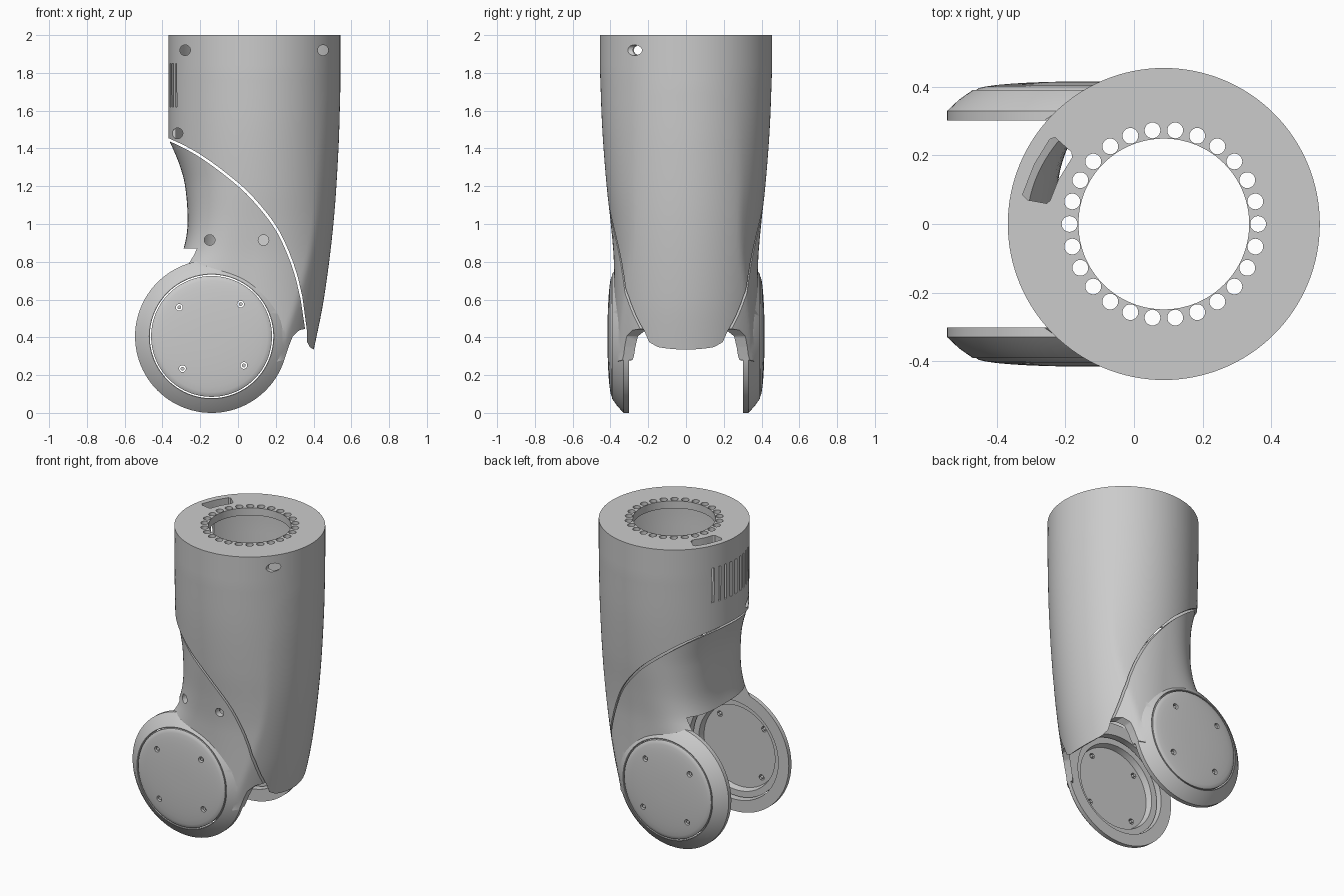
import bpy, bmesh, math
from mathutils import Vector

cube = bpy.data.objects.get("Cube")
if cube:
    bpy.data.objects.remove(cube, do_unlink=True)

grey = bpy.data.materials.new("mid_grey")
grey.use_nodes = True
grey.diffuse_color = (0.6, 0.6, 0.6, 1)
grey.node_tree.nodes["Principled BSDF"].inputs["Base Color"].default_value = (0.6, 0.6, 0.6, 1)

CX, R = 0.087, 0.455            # tube axis and radius
HX, HZ = -0.14, 0.405           # hinge axis
TAU = 2 * math.pi


def solid(name, *stacks):
    """Closed solids, each a stack of equal-length rings with capped ends."""
    bm = bmesh.new()
    for rings in stacks:
        vs = [[bm.verts.new(p) for p in ring] for ring in rings]
        n = len(vs[0])
        for a, b in zip(vs, vs[1:]):
            for i in range(n):
                j = (i + 1) % n
                bm.faces.new((a[i], a[j], b[j], b[i]))
        bm.faces.new(vs[0][::-1])
        bm.faces.new(vs[-1])
    bmesh.ops.recalc_face_normals(bm, faces=bm.faces)
    me = bpy.data.meshes.new(name)
    bm.to_mesh(me)
    bm.free()
    me.materials.append(grey)
    ob = bpy.data.objects.new(name, me)
    bpy.context.collection.objects.link(ob)
    return ob


def combine(ob, other, op="DIFFERENCE"):
    mod = ob.modifiers.new("cut", "BOOLEAN")
    mod.operation, mod.solver, mod.object = op, "EXACT", other
    dg = bpy.context.evaluated_depsgraph_get()
    me = bpy.data.meshes.new_from_object(ob.evaluated_get(dg))
    ob.modifiers.clear()
    ob.data = me
    bpy.data.objects.remove(other, do_unlink=True)


def lathe_y(x, z, profile, n=96):
    """Rings about an axis along y; profile holds (radius, y)."""
    return [[(x + r * math.cos(TAU * i / n), y, z + r * math.sin(TAU * i / n))
             for i in range(n)] for r, y in profile]


def drill_z(x, y, r, z0, z1, n=24):
    return [[(x + r * math.cos(TAU * i / n), y + r * math.sin(TAU * i / n), z)
             for i in range(n)] for z in (z0, z1)]


def prism_y(points, y0, y1):
    return [[(x, y, z) for x, z in points] for y in (y0, y1)]


def prism_z(points, z0, z1):
    return [[(x, y, z) for x, y in points] for z in (z0, z1)]


def curve(keys, t):
    """Smooth interpolation through ascending (t, value) keys."""
    if t <= keys[0][0]:
        return keys[0][1]
    if t >= keys[-1][0]:
        return keys[-1][1]
    k = max(i for i in range(len(keys) - 1) if keys[i][0] <= t)

    def slope(i):
        a, b = keys[max(i - 1, 0)], keys[min(i + 1, len(keys) - 1)]
        return (b[1] - a[1]) / (b[0] - a[0])
    (t0, v0), (t1, v1) = keys[k], keys[k + 1]
    h = t1 - t0
    u = (t - t0) / h
    return (v0 * (1 + 2 * u) * (1 - u) ** 2 + slope(k) * h * u * (1 - u) ** 2
            + v1 * u * u * (3 - 2 * u) + slope(k + 1) * h * u * u * (u - 1))


HALF_Y = [(0.3, 0.375), (0.8, 0.382), (0.98, 0.396), (1.2, 0.42), (1.5, 0.443), (1.8, R)]
LEAN = [(0.3, -0.148), (0.6, -0.088), (1.0, -0.037), (1.4, -0.01), (1.72, 0)]
LEFT = [(0.3, -0.4), (0.5, -0.42), (0.65, -0.42), (0.73, -0.375), (0.8, -0.325),
        (0.87, -0.288), (1.0, -0.267), (1.2, -0.28), (1.32, -0.312), (1.46, -0.372)]
SQUARE = [(0.6, 4), (1.0, 2.7), (1.45, 2)]


def section(z, inset, fork, n=128):
    hy, e = curve(HALF_Y, z), curve(LEAN, z)
    ring = []
    for i in range(n):
        c, s = math.cos(TAU * i / n), math.sin(TAU * i / n)
        if fork and c < 0:
            p, left = curve(SQUARE, z), CX - curve(LEFT, z)
            r = ((-c / left) ** p + abs(s / hy) ** p) ** (-1 / p)
        else:
            r = ((c / R) ** 2 + (s / hy) ** 2) ** -0.5
        r = min(r, e * c + math.sqrt(R * R - (e * s) ** 2)) - inset
        ring.append((CX + r * c, r * s, z))
    return ring


def body(z0, z1, inset, fork, steps=44):
    return [section(z0 + (z1 - z0) * k / steps, inset, fork) for k in range(steps + 1)]


# Curved seam shared by the tube and the fork
seam_keys = [(-0.6, 1.53), (-0.37, 1.448), (-0.2, 1.36), (0, 1.21), (0.1, 1.11),
             (0.2, 0.98), (0.26, 0.86), (0.31, 0.72), (0.345, 0.56), (0.36, 0.43)]
seam = [(-0.6 + 0.96 * k / 40, curve(seam_keys, -0.6 + 0.96 * k / 40)) for k in range(41)]
GAP = 0.005

# Upper tube with tapering tongue
tube = solid("upper_tube", body(0.25, 2.0, 0, False))
combine(tube, solid("hollow", body(0.2, 1.95, 0.018, False)))
tongue = [(0.366, 0.375), (0.38, 0.348), (0.405, 0.333), (0.7, 0.333), (0.7, 2.2), (-0.6, 2.2)]
keep = [(x + GAP, z + GAP) for x, z in seam] + tongue
combine(tube, solid("keep", prism_y(keep, -0.6, 0.6)), "INTERSECT")

# Top flange: bore, ring of holes, arc window
bores = [drill_z(CX, 0, 0.249, 1.9, 2.1, 96)]
for k in range(26):
    a = TAU * k / 26
    bores.append(drill_z(CX + 0.275 * math.cos(a), 0.275 * math.sin(a), 0.023, 1.9, 2.1))
window = [(-0.325, 0.085), (-0.31, 0.07), (-0.255, 0.06), (-0.245, 0.068), (-0.22, 0.13),
          (-0.18, 0.195), (-0.183, 0.21), (-0.23, 0.252), (-0.245, 0.248), (-0.29, 0.175)]
bores.append(prism_z(window, 1.9, 2.1))
combine(tube, solid("bores", *bores))

# Vent slots on the side and round ports at the front
cuts = []
for k in range(9):
    a = math.radians(156 + 6 * k)
    d, t = Vector((math.cos(a), math.sin(a))), Vector((-math.sin(a), math.cos(a))) * 0.009
    o = Vector((CX, 0))
    cuts.append(prism_z([o + d * 0.4 - t, o + d * 0.5 - t, o + d * 0.5 + t, o + d * 0.4 + t],
                        1.62, 1.85))
for x, z in ((-0.28, 1.92), (0.45, 1.92), (-0.32, 1.48)):
    cuts.append(lathe_y(x, z, [(0.028, -0.5), (0.028, -0.13)], 24))
combine(tube, solid("cuts", *cuts))

# Fork body: concave neck, hollow and open between the arms
fork = solid("fork", body(0.25, 1.6, 0, True))
combine(fork, solid("hollow", body(0.2, 1.65, 0.04, True)))
arch = [(0.355, 0.445), (0.325, 0.438), (0.29, 0.405), (0.268, 0.35), (0.245, 0.28),
        (0.2, 0.27), (-0.6, 0.27)]
keep = [(x - GAP, z - GAP) for x, z in seam if z > 0.45] + arch
combine(fork, solid("keep", prism_y(keep, -0.6, 0.6)), "INTERSECT")
combine(fork, solid("opening", prism_y([(-0.7, 0.1), (-0.1, 0.1), (-0.1, 0.87), (-0.7, 0.87)],
                                       -0.302, 0.302)))

# Round hinge ends, opened for the covers
for s in (-1, 1):
    rim = [(0.405, 0.302 * s), (0.405, 0.33 * s), (0.37, 0.363 * s), (0.33, 0.391 * s)]
    combine(fork, solid("rim", lathe_y(HX, HZ, rim)), "UNION")
    combine(fork, solid("hole", lathe_y(HX, HZ, [(0.327, 0.2 * s), (0.327, 0.5 * s)])))
ports = [lathe_y(x, 0.915, [(0.028, -0.5), (0.028, -0.2)], 24) for x in (-0.15, 0.135)]
combine(fork, solid("ports", *ports))

# Domed hinge covers with recessed backs and screws
parts = [tube, fork]
for s, side in ((-1, "front"), (1, "back")):
    dome = [(0.32 * math.cos(k * math.pi / 16), (0.391 + 0.025 * math.sin(k * math.pi / 16)) * s)
            for k in range(8)]
    back = [(0.05, 0.375 * s), (0.27, 0.375 * s), (0.28, 0.335 * s), (0.32, 0.335 * s)]
    cover = solid(side + "_hinge_cover", lathe_y(HX, HZ, back + dome))
    spots = [(HX + 0.23 * math.cos(math.radians(48 + 90 * k)),
              HZ + 0.23 * math.sin(math.radians(48 + 90 * k))) for k in range(4)]
    combine(cover, solid("holes", *[lathe_y(x, z, [(0.018, 0.3 * s), (0.018, 0.5 * s)], 24)
                                    for x, z in spots]))
    screws = solid(side + "_screws", *[lathe_y(x, z, [(0.01, 0.365 * s), (0.01, 0.4 * s)], 16)
                                       for x, z in spots])
    parts += [cover, screws]

# Smooth shading with sharp edges kept
bpy.ops.object.select_all(action="DESELECT")
for ob in parts:
    ob.select_set(True)
bpy.context.view_layer.objects.active = tube
bpy.ops.object.shade_smooth_by_angle(angle=math.radians(25))
